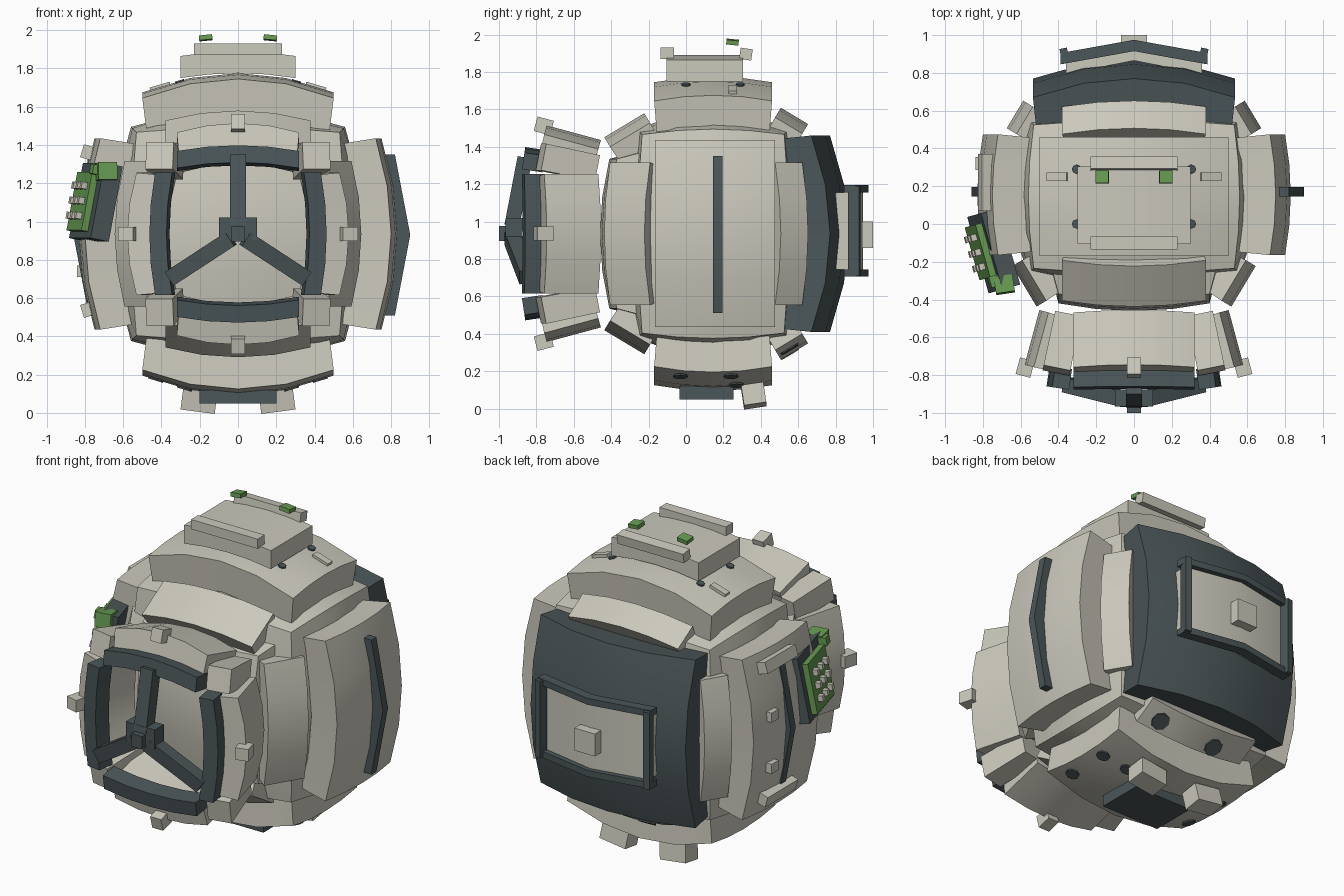
import bpy, bmesh, math
from mathutils import Vector

if "Cube" in bpy.data.objects:
    bpy.data.objects.remove(bpy.data.objects["Cube"])


def material(name, rgb):
    m = bpy.data.materials.new(name)
    m.use_nodes = True
    m.diffuse_color = (*rgb, 1)
    m.node_tree.nodes["Principled BSDF"].inputs["Base Color"].default_value = (*rgb, 1)
    return m


LIGHT = material("pale_grey", (0.6, 0.585, 0.505))
DARK = material("slate", (0.07, 0.092, 0.098))
GREEN = material("green", (0.135, 0.33, 0.085))
X, Y, Z = Vector((1, 0, 0)), Vector((0, 1, 0)), Vector((0, 0, 1))
CZ, CY = 0.935, 0.145


def finish(name, bm, mat):
    bmesh.ops.recalc_face_normals(bm, faces=bm.faces[:])
    mesh = bpy.data.meshes.new(name)
    bm.to_mesh(mesh)
    bm.free()
    mesh.materials.append(mat)
    ob = bpy.data.objects.new(name, mesh)
    bpy.context.collection.objects.link(ob)
    bpy.ops.object.select_all(action='DESELECT')
    ob.select_set(True)
    bpy.context.view_layer.objects.active = ob
    bpy.ops.object.shade_smooth_by_angle(angle=math.radians(25))
    return ob


def plate(name, mat, origin, normal, up, size, sag=(0, 0), taper=0, segs=None):
    """Bent slab: origin is the middle of its outer face, size is width, height, depth."""
    n = Vector(normal).normalized()
    u = Vector(up).cross(n).normalized()
    v = n.cross(u)
    w, h, t = size
    segs = segs or (4 if sag[0] else 1, 4 if sag[1] else 1)
    bm = bmesh.new()
    bmesh.ops.create_grid(bm, x_segments=segs[0], y_segments=segs[1], size=1)
    ext = bmesh.ops.extrude_face_region(bm, geom=bm.faces[:], use_keep_orig=True)
    for e in ext["geom"]:
        if isinstance(e, bmesh.types.BMVert):
            e.co.z = -1
    for p in bm.verts:
        a, b, k = p.co.x, p.co.y, -p.co.z
        s = 1 - taper * k
        depth = -k * t - sag[0] * a * a - sag[1] * b * b
        p.co = Vector(origin) + u * (a * s * w / 2) + v * (b * s * h / 2) + n * depth
    return finish(name, bm, mat)


def spot(name, origin, normal, radius):
    """Thin dark disc lying on a panel."""
    bm = bmesh.new()
    bmesh.ops.create_cone(bm, cap_ends=True, segments=8, radius1=radius, radius2=radius, depth=0.009)
    turn = Vector(normal).to_track_quat('Z', 'Y')
    for p in bm.verts:
        p.co = turn @ p.co + Vector(origin)
    finish(name, bm, DARK)


# Bulging hull core
bm = bmesh.new()
bmesh.ops.create_cube(bm, size=2)
bmesh.ops.subdivide_edges(bm, edges=bm.edges[:], cuts=3, use_grid_fill=True)
for p in bm.verts:
    fall = [1 - c * c * 0.72 for c in p.co]
    gx, gy, gz = fall[1] * fall[2], fall[0] * fall[2], fall[0] * fall[1]
    p.co = Vector((p.co.x * (0.52 + 0.14 * gx),
                   CY + p.co.y * (0.37 + 0.125 * gy),
                   CZ + p.co.z * (0.52 + 0.14 * gz)))
finish("hull_core", bm, LIGHT)

# Armour panels on the hull faces
for s, side, level in ((1, "left", "top"), (-1, "right", "bottom")):
    plate(side + "_panel", LIGHT, (0.83 * s, CY + 0.01, CZ), X * s, Z, (0.64, 1.0, 0.19),
          (0.03, 0.08), 0.06)
    plate(level + "_panel", LIGHT, (0, CY, CZ + 0.84 * s), Z * s, Y, (1.0, 0.63, 0.2),
          (0.1, 0.03), 0.05)
plate("front_panel", LIGHT, (0, -0.46, CZ), -Y, Z, (0.8, 0.8, 0.26), (0.04, 0.05), -0.17)
plate("back_panel", DARK, (0, 0.87, CZ), Y, Z, (1.07, 1.05, 0.3), (0.1, 0.1), 0.06)

# Slanted plates over the front and back hull edges
for face, lean, y, r, w in (("front", -0.6, -0.33, 0.58, 0.25), ("back", 0.6, 0.58, 0.63, 0.17)):
    for k in range(4):
        a = k * math.pi / 2
        d = Vector((math.sin(a), 0, math.cos(a)))
        plate(f"{face}_edge_plate_{k}", LIGHT, d * r + Vector((0, y, CZ)), d + Y * lean,
              d.cross(Y), (w, 0.76, 0.16), (0, 0.06), 0.06)

# Front ring: bars, corner blocks, studs and dark window frame
mid = Vector((0, 0, CZ))
for k in range(4):
    a = k * math.pi / 2
    d = Vector((math.sin(a), 0, math.cos(a)))
    plate(f"ring_bar_{k}", LIGHT, mid + d * 0.54 - Y * 0.6, d + Y * 0.27, Y,
          (0.64, 0.3, 0.14), (0.05, 0), 0.04)
    plate(f"ring_stud_{k}", LIGHT, mid + d * 0.615 - Y * 0.75, d + Y * 0.27, Y,
          (0.075, 0.09, 0.08))
    c = d + d.cross(Y)
    plate(f"ring_corner_{k}", LIGHT, mid + c * 0.41 - Y * 0.775, c * 0.2 - Y, Z,
          (0.145, 0.145, 0.3), (0, 0), 0.05)
    plate(f"window_bar_{k}", DARK, mid + d * 0.455 - Y * 0.805, d + Y * 0.15, Y,
          (0.64, 0.11, 0.09), (0.03, 0))

# Three window spokes meeting at a hub
hub = Vector((0, -0.98, CZ))
for k, end in enumerate(((0, -0.9, 1.35), (-0.36, -0.89, 0.7), (0.36, -0.89, 0.7))):
    along = Vector(end) - hub
    start = hub + along * 0.12
    n = -Y + along.normalized() * along.normalized().y
    plate(f"window_spoke_{k}", DARK, (start + Vector(end)) / 2, n, along,
          (0.085, (Vector(end) - start).length, 0.08))
plate("spoke_hub", DARK, (0, -0.965, 0.96), -Y, Z, (0.2, 0.12, 0.09))
plate("hub_cap", DARK, (0, -1.0, 0.935), -Y, Z, (0.075, 0.08, 0.08))

# Back hatch with bent frame
BEND = (2, 1)
plate("hatch", LIGHT, (0, 0.945, 0.95), Y, Z, (0.72, 0.41, 0.08), (0.07, 0), 0, BEND)
for s in (1, -1):
    plate("hatch_frame_rail", DARK, (0, 0.975, 0.95 + 0.225 * s), Y, Z, (0.78, 0.04, 0.06),
          (0.07, 0), 0, BEND)
    plate("hatch_frame_post", DARK, (0.375 * s, 0.93, 0.95), (0.19 * s, 1, 0), Z, (0.04, 0.48, 0.06))
plate("hatch_knob", LIGHT, (0, 1.0, 0.93), Y, Z, (0.14, 0.14, 0.06))

# Roof box with rails and green lamps
plate("roof_box", LIGHT, (0, 0.1, 1.89), Z, Y, (0.6, 0.41, 0.115), (0.025, 0))
plate("roof_front_rail", LIGHT, (0, -0.1, 1.93), Z, Y, (0.46, 0.07, 0.06))
plate("roof_back_rail", LIGHT, (0, 0.325, 1.925), (0, 0.15, 1), Y, (0.46, 0.065, 0.06))
for s in (1, -1):
    plate("roof_lamp", GREEN, (0.17 * s, 0.25, 1.972), (0.1 * s, 0.1, 1), Y,
          (0.07, 0.065, 0.025))
    plate("roof_tab", LIGHT, (0.41 * s, 0.25, 1.715), (0.3 * s, 0, 1), Y, (0.11, 0.045, 0.03))
    for y in (0, 0.29):
        spot("roof_spot", (0.305 * s, y, 1.733), (0.3 * s, 0, 1), 0.024)

# Underside plate, feet and dark spots
plate("belly_plate", DARK, (0, 0.11, 0.05), -Z, Y, (0.4, 0.29, 0.07))
for s in (1, -1):
    plate("foot", LIGHT, (0.21 * s, 0.37, 0.015), (0.13 * s, 0.15, -1), Y, (0.18, 0.12, 0.11))
    for x, y, z in ((0.43, -0.03, 0.173), (0.43, 0.24, 0.173), (0.28, 0.27, 0.126)):
        spot("belly_spot", (x * s, y, z), (0.3 * s, 0, -1), 0.04)
for x, z in ((0.27, 0.318), (-0.12, 0.292)):
    spot("back_edge_spot", (x, 0.555, z), (0.35 * x, 0.6, -1), 0.055)

# Side strips
for s in (1, -1):
    plate("side_strip", DARK, ((0.9 if s > 0 else 0.86) * s, 0.17, 0.93), X * s, Z,
          (0.05, 0.84, 0.08), (0, 0.08), 0, (1, 2))
    plate("strip_end_bar", LIGHT, (-0.815, 0.22, 0.95 + 0.42 * s), (-1, 0, 0.3 * s), Z,
          (0.3, 0.07, 0.09))
    plate("strip_block", LIGHT, (-0.84, 0.32, 0.9 + 0.16 * s), -X, Z, (0.07, 0.06, 0.07))

# Tilted control panel with green face and buttons
n = Vector((-1, -0.28, 0.2)).normalized()
u = Z.cross(n).normalized()
v = n.cross(u)
c = Vector((-0.79, -0.155, 1.11))
plate("control_case", DARK, c, n, Z, (0.42, 0.4, 0.1))
face = c + n * 0.035 - u * 0.015 - v * 0.01
plate("control_face", GREEN, face, n, Z, (0.29, 0.31, 0.05))
for i in (-1, 0, 1):
    for j in (-1, 0, 1):
        plate("control_button", LIGHT, face + u * 0.08 * i + v * (0.08 * j) + n * 0.03,
              n, Z, (0.035, 0.035, 0.04))
plate("control_lamp", GREEN, (-0.68, -0.365, 1.265), (0.15, -1, 0.1), Z, (0.1, 0.09, 0.09))
plate("control_lamp_arm", GREEN, (-0.765, -0.31, 1.275), (-1, -0.3, 0.2), Z, (0.06, 0.05, 0.06))
